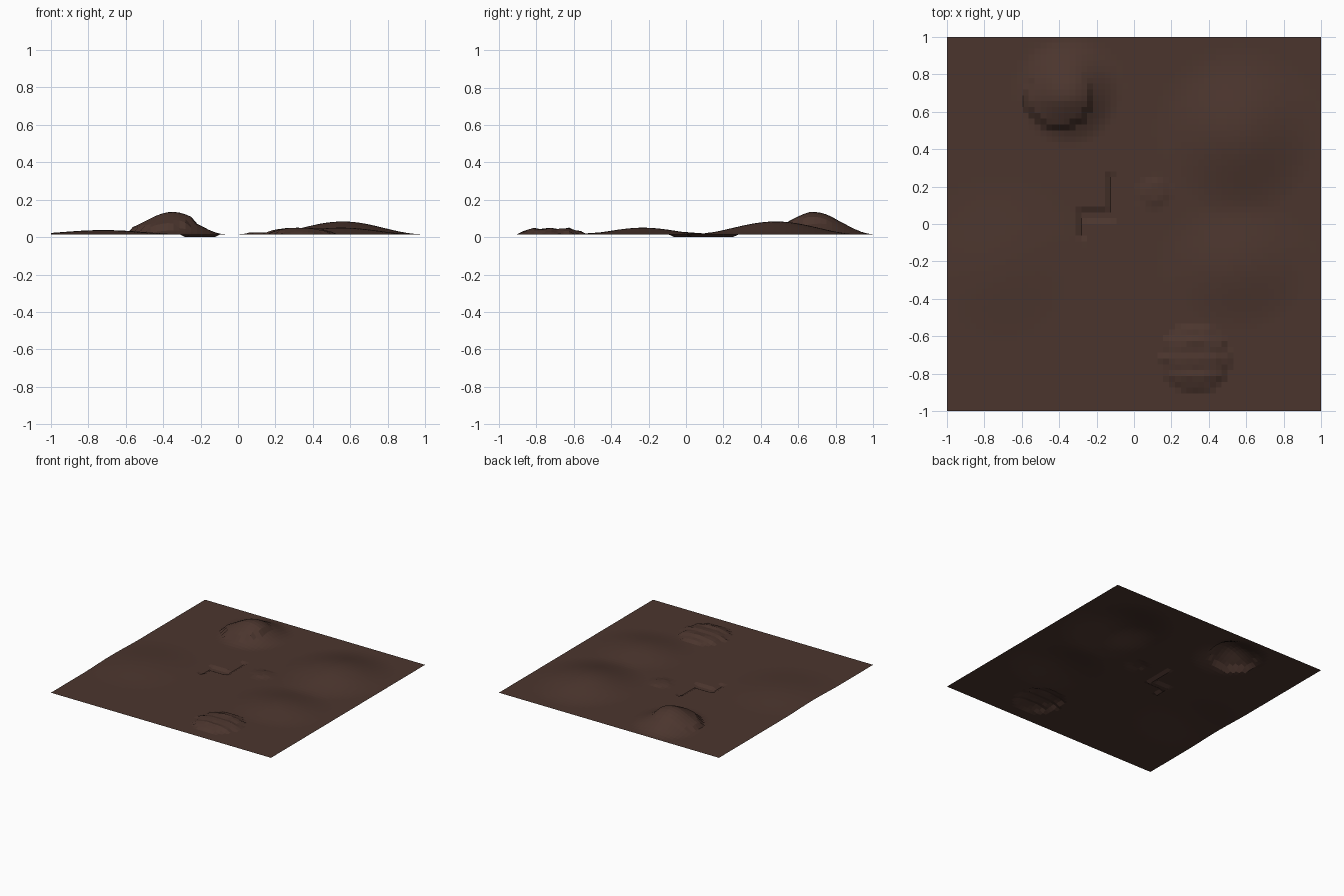
import bpy, bmesh, math, random

if "Cube" in bpy.data.objects:
    bpy.data.objects.remove(bpy.data.objects["Cube"])
random.seed(4)

BASE, N = 0.015, 64


def bump(x, y, cx, cy, rx, ry, h):
    """Rounded hill with a cosine falloff."""
    d = math.hypot((x - cx) / rx, (y - cy) / ry)
    return h * 0.5 * (1 + math.cos(math.pi * d)) if d < 1 else 0.0


def seg_dist(x, y, a, b):
    dx, dy = b[0] - a[0], b[1] - a[1]
    t = max(0, min(1, ((x - a[0]) * dx + (y - a[1]) * dy) / (dx * dx + dy * dy)))
    return math.hypot(x - a[0] - t * dx, y - a[1] - t * dy)


HILLS = [
    (-0.35, 0.71, 0.29, 0.30, 0.100),   # tall hill
    (0.56, 0.48, 0.44, 0.46, 0.069),    # broad hill, right
    (0.55, -0.23, 0.42, 0.36, 0.036),   # low hill, right
    (-0.72, -0.22, 0.46, 0.46, 0.023),  # low hill, left
]
TRENCH = [(-0.125, 0.235), (-0.125, 0.047), (-0.29, 0.047), (-0.29, -0.07)]


def height(x, y):
    z = BASE + sum(bump(x, y, *h) for h in HILLS)
    # steep-edged cap on the tall hill
    d = math.hypot((x + 0.40) / 0.175, (y - 0.68) / 0.165)
    if d < 1:
        z += 0.026 * min(1, (1 - d) * 3 + 0.75) * max(0, min(1, (0.82 - y) / 0.16))
    # terraced rubble mound
    d = math.hypot((x - 0.33) / 0.175, (y + 0.72) / 0.185)
    if d < 1.0:
        row = 0.004 * (int((y + 2) / 0.03125) % 3 - 1)
        z += 0.031 * min(1, (1 - d) * 1.5 + 0.35) + row * (1 - d * 0.5) + random.uniform(-.002, .002)
    # small knob
    d = math.hypot(x - 0.11, y - 0.165)
    if d < 0.09:
        z += 0.011 * min(1, (0.09 - d) / 0.05) + random.uniform(-.001, .001)
    # stepped trench
    if min(seg_dist(x, y, a, b) for a, b in zip(TRENCH, TRENCH[1:])) < 0.016:
        z = 0.003
    return z


# terrain sheet
bm = bmesh.new()
bmesh.ops.create_grid(bm, x_segments=N, y_segments=N, size=1.0)
for v in bm.verts:
    v.co.z = height(v.co.x, v.co.y)
low = min(v.co.z for v in bm.verts)
for v in bm.verts:
    if v.co.z == low:
        v.co.z = 0.0
mesh = bpy.data.meshes.new("terrain")
bm.to_mesh(mesh)
bm.free()

soil = bpy.data.materials.new("dark brown soil")
soil.diffuse_color = (0.071, 0.036, 0.027, 1)
soil.use_nodes = True
soil.node_tree.nodes["Principled BSDF"].inputs["Base Color"].default_value = soil.diffuse_color
mesh.materials.append(soil)
bpy.context.collection.objects.link(bpy.data.objects.new("terrain", mesh))
